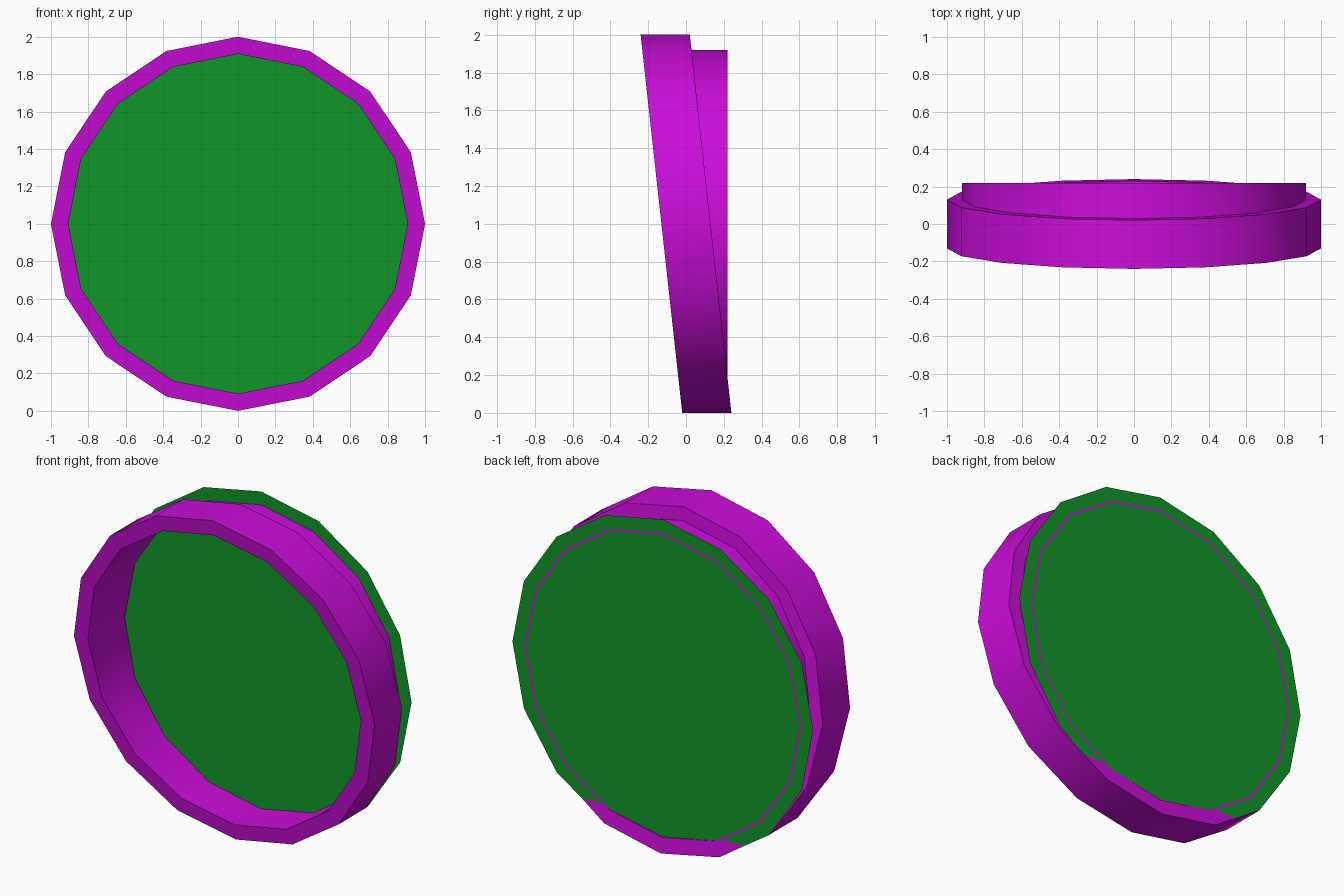
import bpy, bmesh, math

old = bpy.data.objects.get("Cube")
if old:
    bpy.data.objects.remove(old, do_unlink=True)

SIDES = 16
HOLE = 0.908     # shared inner radius
WALL = 0.92      # outer radius of the upright tube
BACK = 0.22      # plane of the back panel


def material(name, rgb):
    mat = bpy.data.materials.new(name)
    mat.use_nodes = True
    mat.diffuse_color = (*rgb, 1)
    mat.node_tree.nodes["Principled BSDF"].inputs["Base Color"].default_value = (*rgb, 1)
    return mat


magenta = material("magenta", (0.60, 0.004, 0.70))
green = material("green", (0.005, 0.30, 0.02))


def loop(bm, radius, depth):
    """Upright polygon of vertices; depth gives y from the height."""
    verts = []
    for i in range(SIDES):
        a = math.tau * i / SIDES
        z = 1 + radius * math.sin(a)
        verts.append(bm.verts.new((radius * math.cos(a), depth(z), z)))
    return verts


def bridge(bm, a, b):
    for i in range(SIDES):
        j = (i + 1) % SIDES
        bm.faces.new((a[i], a[j], b[j], b[i]))


def finish(bm, name, mat):
    bmesh.ops.recalc_face_normals(bm, faces=bm.faces)
    mesh = bpy.data.meshes.new(name)
    bm.to_mesh(mesh)
    bm.free()
    mesh.materials.append(mat)
    obj = bpy.data.objects.new(name, mesh)
    bpy.context.collection.objects.link(obj)
    bpy.ops.object.select_all(action="DESELECT")
    obj.select_set(True)
    bpy.context.view_layer.objects.active = obj
    bpy.ops.object.shade_smooth_by_angle(angle=math.radians(30))
    return obj


def tube(name, inner, outer, front, back, mat):
    bm = bmesh.new()
    loops = [loop(bm, r, d) for r, d in
             ((inner, front), (outer, front), (outer, back), (inner, back))]
    for k in range(4):
        bridge(bm, loops[k], loops[(k + 1) % 4])
    return finish(bm, name, mat)


def slant_front(z):
    return -0.02 - 0.11 * z


def slant_back(z):
    return 0.24 - 0.11 * z


def flat_back(z):
    return BACK


# Slanted front rim
tube("slanted_rim", HOLE, 1.0, slant_front, slant_back, magenta)

# Thin upright wall from the rim to the back plane
tube("back_wall", HOLE, WALL,
     lambda z: min(slant_back(z), BACK - 0.004), flat_back, magenta)

# Flat flange around the back of the wall
bm = bmesh.new()
bridge(bm, loop(bm, 1.0, flat_back), loop(bm, WALL, flat_back))
finish(bm, "back_flange", green)

# Disc closing the opening
bm = bmesh.new()
bm.faces.new(loop(bm, HOLE, flat_back))
finish(bm, "back_disc", green)
